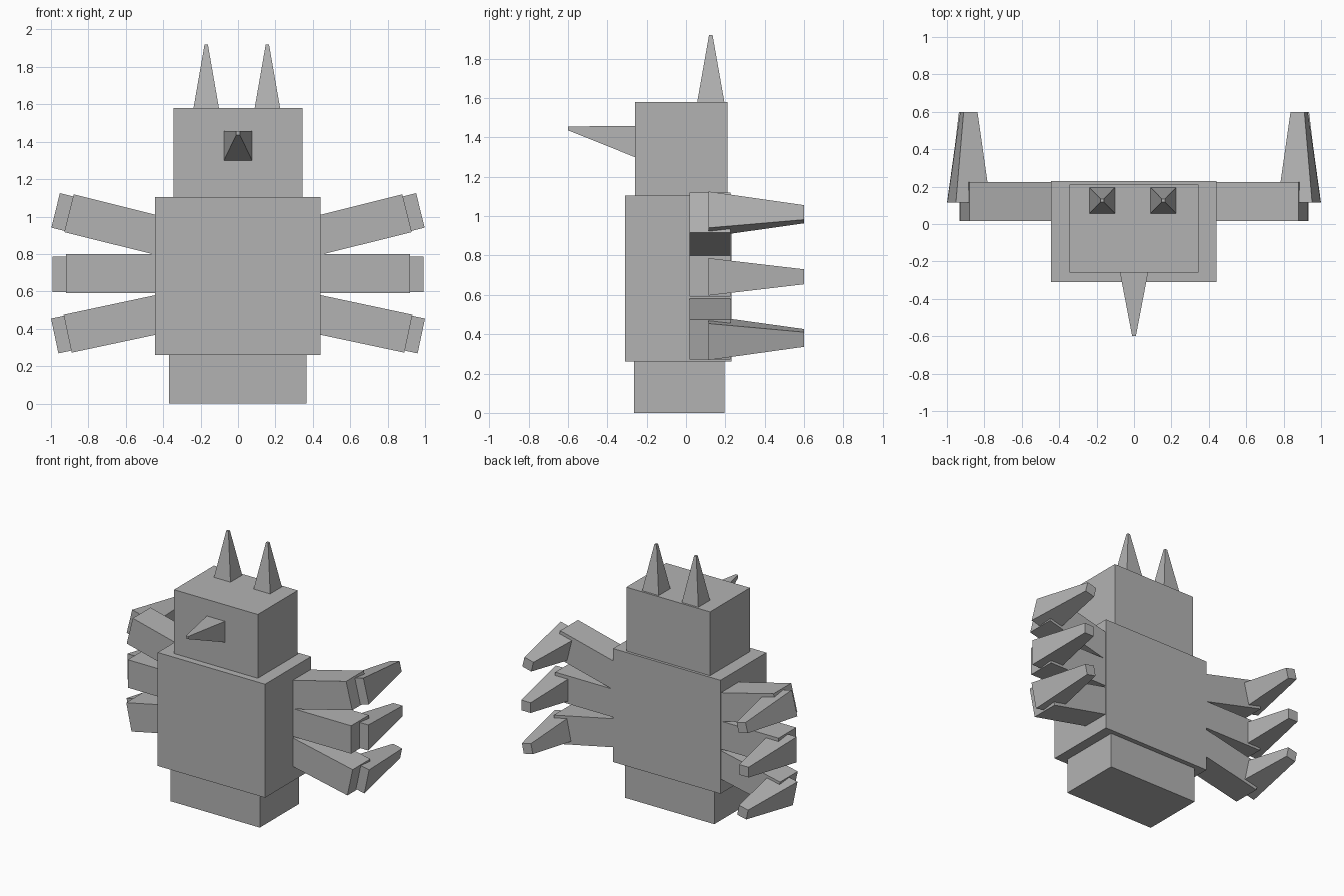
import bpy
import bmesh
from math import radians
from mathutils import Matrix, Vector

default = bpy.data.objects.get("Cube")
if default:
    bpy.data.objects.remove(default, do_unlink=True)

# One plain grey for everything
grey = bpy.data.materials.new("plain grey")
grey.use_nodes = True
colour = (0.45, 0.45, 0.45, 1)
grey.diffuse_color = colour
grey.node_tree.nodes["Principled BSDF"].inputs["Base Color"].default_value = colour


def block(name, lo, hi, matrix=Matrix(), axis=None, tip=1.0, tip_shift=(0, 0, 0)):
    """Box from corner to corner; its far end along an axis can taper and shift."""
    lo, hi = Vector(lo), Vector(hi)
    centre, size = (lo + hi) / 2, hi - lo
    bm = bmesh.new()
    bmesh.ops.create_cube(bm, size=1)
    for v in bm.verts:
        offset = v.co * size
        if axis is not None and v.co[axis] > 0:
            along = offset[axis]
            offset *= tip
            offset[axis] = along
            offset += Vector(tip_shift)
        v.co = matrix @ (centre + offset)
    mesh = bpy.data.meshes.new(name)
    bmesh.ops.recalc_face_normals(bm, faces=bm.faces)
    bm.to_mesh(mesh)
    bm.free()
    mesh.materials.append(grey)
    obj = bpy.data.objects.new(name, mesh)
    bpy.context.collection.objects.link(obj)
    return obj


# Stacked torso
block("base", (-0.37, -0.265, 0), (0.365, 0.195, 0.26))
block("body", (-0.445, -0.31, 0.26), (0.44, 0.23, 1.105))
block("head", (-0.345, -0.26, 1.105), (0.345, 0.21, 1.58))

# Horns
for side, x in (("right", -0.17), ("left", 0.157)):
    block(side + "_horn", (x - 0.068, 0.057, 1.58), (x + 0.068, 0.195, 1.92),
          axis=2, tip=0.13)

# Beak with a level top, pointing forward
block("beak", (-0.075, 0.26, 1.3), (0.075, 0.6, 1.457),
      Matrix.Scale(-1, 4, (0, 1, 0)), axis=1, tip=0.13, tip_shift=(0, 0, 0.068))

# Arms: name, tilt, height of the outer end, claw centre
arms = (
    ("upper", 14, (0.904, 1.018), (0.883, 1.01)),
    ("middle", 0, (0.92, 0.695), (0.898, 0.692)),
    ("lower", -12, (0.911, 0.374), (0.887, 0.381)),
)
for side, sign in (("right", -1), ("left", 1)):
    mirror = Matrix.Scale(sign, 4, (1, 0, 0))
    for level, tilt, end, claw in arms:
        turn = Matrix.Rotation(radians(-tilt), 4, "Y")
        at_end = mirror @ Matrix.Translation((end[0], 0, end[1])) @ turn
        block(f"{side}_{level}_arm", (-0.53, 0.017, -0.104), (0, 0.225, 0.104), at_end)
        at_claw = mirror @ Matrix.Translation((claw[0], 0, claw[1])) @ turn
        block(f"{side}_{level}_claw", (-0.095, 0.115, -0.095), (0.095, 0.6, 0.095),
              at_claw, axis=1, tip=0.4)
